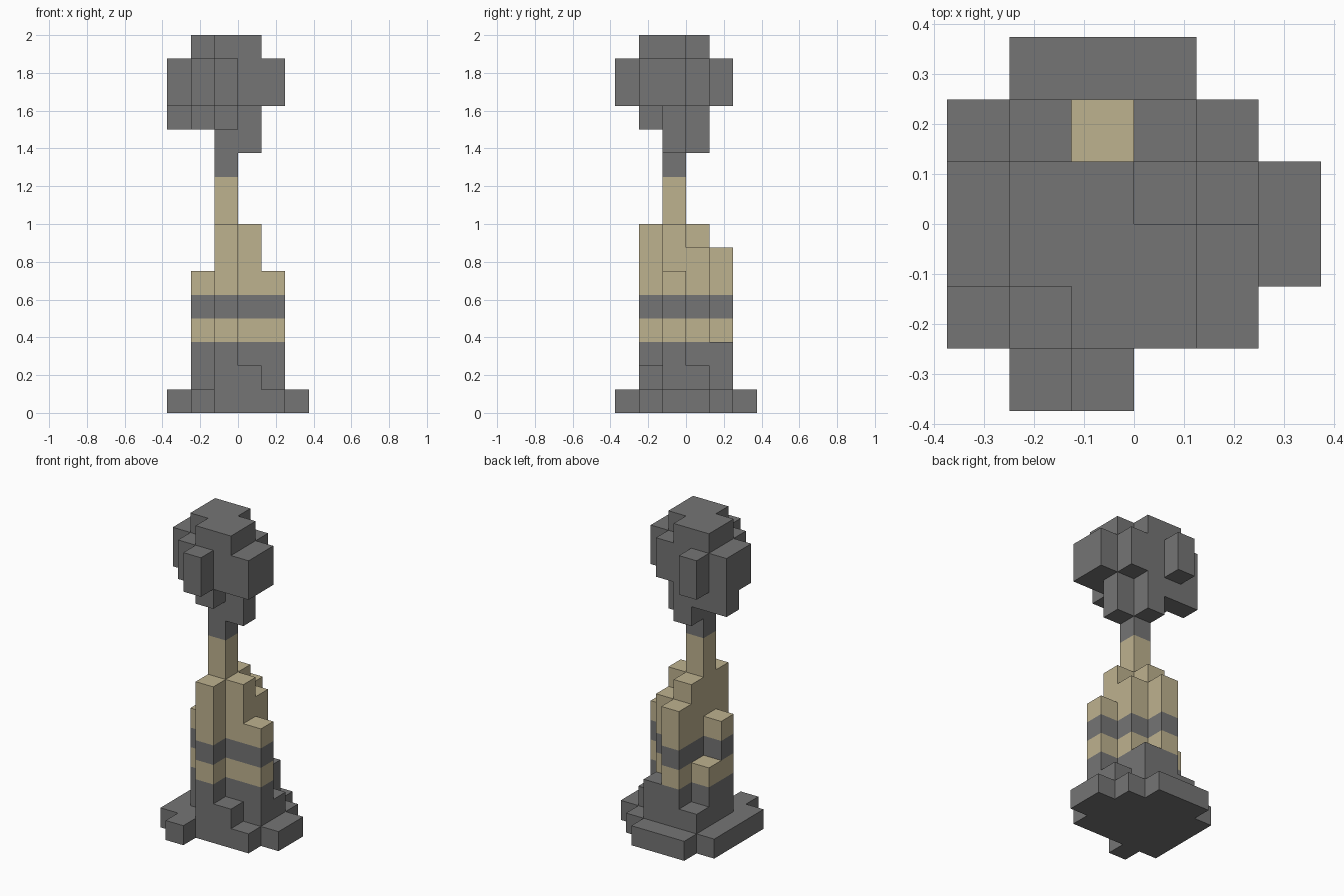
import bpy
import bmesh
from mathutils import Vector

if "Cube" in bpy.data.objects:
    bpy.data.objects.remove(bpy.data.objects["Cube"], do_unlink=True)

UNIT = 0.125
HALF = 3  # half of the grid width in cells


def material(name, color):
    mat = bpy.data.materials.new(name)
    mat.use_nodes = True
    mat.diffuse_color = color
    bsdf = next(n for n in mat.node_tree.nodes if n.type == "BSDF_PRINCIPLED")
    bsdf.inputs["Base Color"].default_value = color
    bsdf.inputs["Roughness"].default_value = 0.9
    return mat


stone = material("stone_grey", (0.178, 0.178, 0.178, 1))
sand = material("sand_tan", (0.515, 0.445, 0.275, 1))

# Stack heights of the pedestal and shaft, back row first (base 16)
HEIGHTS = ["011100",
           "127310",
           "148721",
           "16b861",
           "118210",
           "010000"]

# Plans of the head layers, back row first
NECK = ["......", "......", "..#...", "..##..", "......", "......"]
CHIN = ["......", "......", "###...", ".###..", "..#...", "......"]
WIDE = ["......", ".#....", "####..", "#####.", ".####.", "..#..."]
CROWN = ["......", "......", ".##...", ".###..", "..##..", "......"]


def grid(rows):
    for r, row in enumerate(rows):
        for c, char in enumerate(row):
            yield c - HALF, HALF - 1 - r, char


solid = {(x, y, z) for x, y, h in grid(HEIGHTS) for z in range(int(h, 16))}
for z, plan in enumerate([NECK, CHIN, WIDE, WIDE, CROWN], start=11):
    solid |= {(x, y, z) for x, y, char in grid(plan) if char == "#"}


def build(name, bottom, top, mat):
    """Make the outer skin of all blocks between two layers."""
    bm = bmesh.new()
    for cell in sorted(solid):
        if not bottom <= cell[2] < top:
            continue
        center = Vector(cell) + Vector((0.5, 0.5, 0.5))
        for axis in range(3):
            for sign in (-1, 1):
                normal = Vector((0, 0, 0))
                normal[axis] = sign
                if tuple(int(a + b) for a, b in zip(cell, normal)) in solid:
                    continue
                u = Vector((0, 0, 0))
                u[(axis + 1) % 3] = 0.5
                v = normal.cross(u)
                mid = center + normal * 0.5
                corners = (mid - u - v, mid + u - v, mid + u + v, mid - u + v)
                bm.faces.new([bm.verts.new(p * UNIT) for p in corners])
    # Join the block faces into large flat faces
    bmesh.ops.remove_doubles(bm, verts=bm.verts, dist=0.001)
    bmesh.ops.dissolve_limit(bm, angle_limit=0.01, verts=bm.verts, edges=bm.edges)
    mesh = bpy.data.meshes.new(name)
    bm.to_mesh(mesh)
    bm.free()
    mesh.materials.append(mat)
    bpy.context.collection.objects.link(bpy.data.objects.new(name, mesh))


build("pedestal", 0, 3, stone)
build("lower_sand_band", 3, 4, sand)
build("stone_band", 4, 5, stone)
build("sand_shaft", 5, 10, sand)
build("stone_head", 10, 16, stone)
